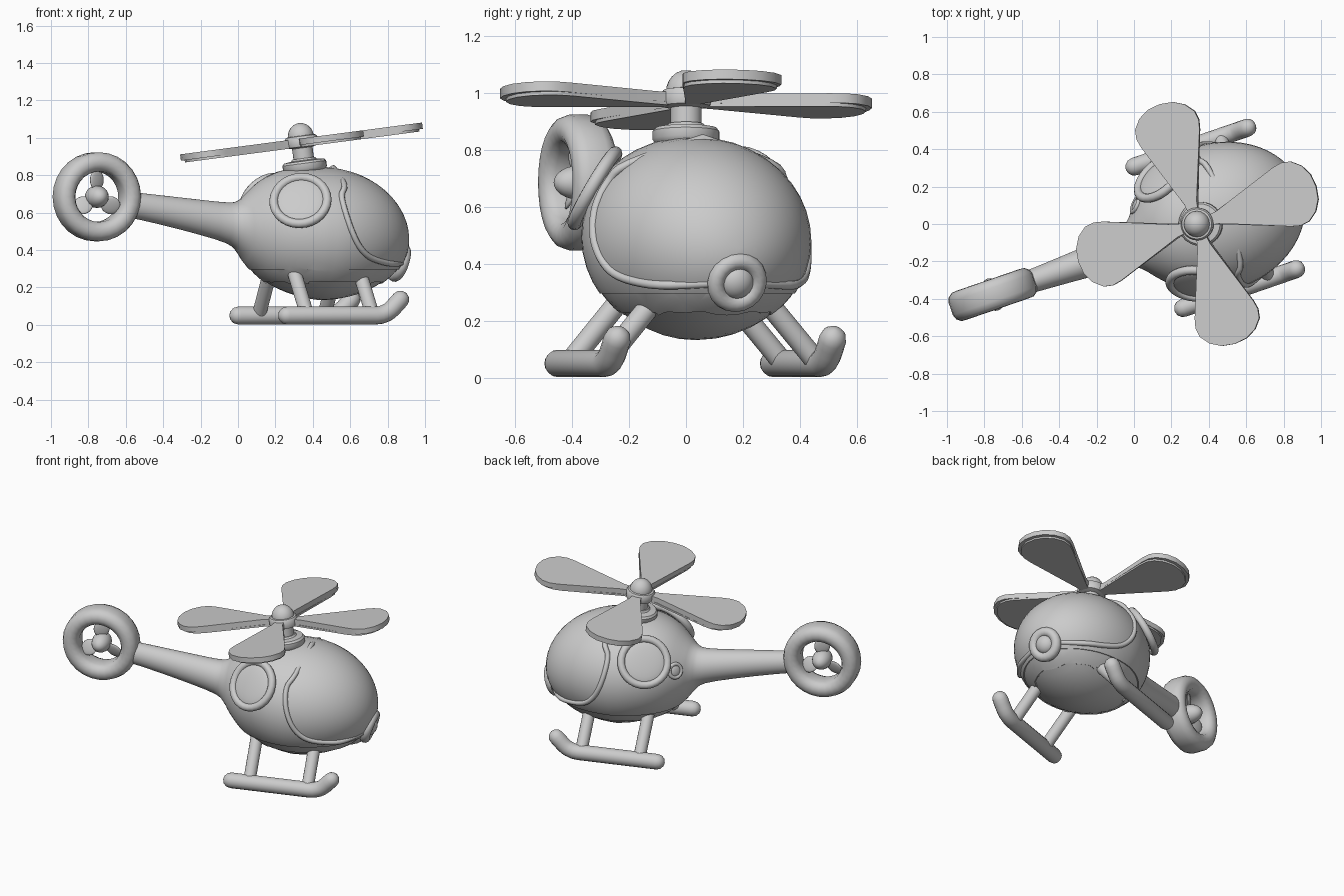
import bpy, bmesh, math
from mathutils import Vector, Matrix

if "Cube" in bpy.data.objects:
    bpy.data.objects.remove(bpy.data.objects["Cube"])

grey = bpy.data.materials.new("light_grey")
grey.diffuse_color = (0.6, 0.6, 0.6, 1)
grey.use_nodes = True
grey.node_tree.nodes["Principled BSDF"].inputs["Base Color"].default_value = grey.diffuse_color
R, T = Matrix.Rotation, Matrix.Translation
rad = math.radians
# craft frame: nose along +x, turned on the spot below the rotor
CRAFT = T((0.34, 0, 0)) @ R(rad(19), 4, 'Z')


def finish(name, bm, mat, angle=35):
    bmesh.ops.recalc_face_normals(bm, faces=bm.faces)
    me = bpy.data.meshes.new(name)
    bm.to_mesh(me)
    bm.free()
    me.materials.append(grey)
    ob = bpy.data.objects.new(name, me)
    bpy.context.collection.objects.link(ob)
    ob.matrix_world = mat
    bpy.ops.object.select_all(action='DESELECT')
    bpy.context.view_layer.objects.active = ob
    ob.select_set(True)
    bpy.ops.object.shade_smooth_by_angle(angle=rad(angle))
    return ob


def skin(bm, rings, loop=False, caps=True):
    vs = [[bm.verts.new(p) for p in r] for r in rings]
    n = len(vs[0])
    for i in range(len(vs) if loop else len(vs) - 1):
        a, b = vs[i], vs[(i + 1) % len(vs)]
        for j in range(n):
            k = (j + 1) % n
            bm.faces.new((a[j], a[k], b[k], b[j]))
    if caps and not loop:
        bm.faces.new(vs[0])
        bm.faces.new(vs[-1])


def lathe(name, profile, mat, seg=24, closed=False, angle=35):
    """Spin (radius, height) points about the local z axis."""
    bm = bmesh.new()
    rings = [[(r * math.cos(2 * math.pi * j / seg), r * math.sin(2 * math.pi * j / seg), z)
              for j in range(seg)] for r, z in profile]
    skin(bm, rings, closed)
    return finish(name, bm, mat, angle)


def ring(name, major, minor, mat, seg=28):
    prof = [(major + minor * math.cos(a * math.pi / 6), minor * math.sin(a * math.pi / 6))
            for a in range(12)]
    return lathe(name, prof, mat, seg, True, 60)


def ball(name, scale, mat, seg=20):
    bm = bmesh.new()
    bmesh.ops.create_uvsphere(bm, u_segments=seg, v_segments=12, radius=1,
                              matrix=Matrix.Diagonal((*scale, 1)))
    return finish(name, bm, mat, 60)


def spline(pts, steps):
    """Smooth path through the points."""
    P = [Vector(p) for p in pts]
    P = [2 * P[0] - P[1]] + P + [2 * P[-1] - P[-2]]
    out = []
    for i in range(1, len(P) - 2):
        a, b, c, d = P[i - 1:i + 3]
        for s in range(steps):
            t = s / steps
            out.append(0.5 * (2 * b + (c - a) * t + (2 * a - 5 * b + 4 * c - d) * t * t
                              + (3 * b - a - 3 * c + d) * t ** 3))
    return out + [P[-2]]


def tube(name, pts, r, mat, closed=False, seg=12, round_ends=False):
    P = [Vector(p) for p in pts]
    rr = [r] * len(P)
    if round_ends:
        d0, d1 = (P[0] - P[1]).normalized(), (P[-1] - P[-2]).normalized()
        caps = [(0.5, 0.87), (0.85, 0.53), (0.99, 0.12)]
        P = [P[0] + d0 * r * f for f, _ in caps[::-1]] + P + [P[-1] + d1 * r * f for f, _ in caps]
        rr = [r * g for _, g in caps[::-1]] + rr + [r * g for _, g in caps]
    n, rings = len(P), []
    up = None
    for i, p in enumerate(P):
        a = P[i - 1] if closed or i else p
        b = P[(i + 1) % n] if closed or i < n - 1 else p
        t = (b - a).normalized()
        up = t.orthogonal().normalized() if up is None else (up - t * up.dot(t)).normalized()
        w = t.cross(up)
        rings.append([p + rr[i] * (up * math.cos(2 * math.pi * j / seg)
                                   + w * math.sin(2 * math.pi * j / seg)) for j in range(seg)])
    bm = bmesh.new()
    skin(bm, rings, closed)
    return finish(name, bm, mat, 50)


# body sections: position, centre height, half width, half height
tail = [(-1.0, .643, .06, .068), (-.91, .633, .064, .072), (-.655, .59, .08, .088),
        (-.42, .545, .1, .11), (-.35, .523, .14, .145), (-.307, .512, .19, .19),
        (-.22, .505, .28, .27), (-.12, .5, .345, .322), (0, .49, .385, .353),
        (.1, .4825, .397, .3625)]


def lerp4(u):
    for a, b in zip(SECT, SECT[1:]):
        if a[0] <= u <= b[0]:
            f = (u - a[0]) / (b[0] - a[0])
            return [x + (y - x) * f for x, y in zip(a, b)]
    return SECT[-1]


SECT = []
for a, b in zip(tail, tail[1:]):
    SECT.append(a)
mids = [Vector((s[0], s[1], 0)) for s in tail]
wides = [Vector((s[0], s[2], s[3])) for s in tail]
SECT = [(m.x, m.y, w.y, w.z) for m, w in zip(spline(mids, 3), spline(wides, 3))]
for k in range(1, 15):
    a = math.pi / 2 * k / 14.15
    c = math.cos(a)
    SECT.append((.1 + .49 * math.sin(a), .4825 - .035 * (1 - c), .397 * c, .3625 * c))


def on_body(u, z, side):
    """Point on the hull at a station and height."""
    _, zc, ry, rz = lerp4(u)
    h = max(-1, min(1, (z - zc) / rz))
    return Vector((u, side * ry * math.sqrt(1 - h * h), zc + h * rz))


def seat(u, z, side):
    """Frame on the hull with z along the outward normal."""
    p, e = on_body(u, z, side), .02
    n = (on_body(u + e, z, side) - on_body(u - e, z, side)).cross(
        on_body(u, z + e, side) - on_body(u, z - e, side)).normalized()
    if n.y * side < 0:
        n = -n
    return CRAFT @ T(p) @ n.to_track_quat('Z', 'Y').to_matrix().to_4x4()


# hull with tail boom and recessed belly
bm = bmesh.new()
skin(bm, [[(u, ry * math.cos(j * math.pi / 20), zc + rz * math.sin(j * math.pi / 20))
           for j in range(40)] for u, zc, ry, rz in SECT])
for h in (.295, .225):
    bmesh.ops.bisect_plane(bm, geom=bm.verts[:] + bm.edges[:] + bm.faces[:],
                           plane_co=(0, 0, h), plane_no=(0, 0, 1))
bmesh.ops.recalc_face_normals(bm, faces=bm.faces)
for h in (.295, .225):
    low = [f for f in bm.faces if f.calc_center_median().z < h]
    bmesh.ops.inset_region(bm, faces=low, thickness=.003, depth=-.006)
finish("hull", bm, CRAFT)

# windscreen frame
half = [(.15, .75), (.115, .69), (.12, .6), (.15, .5), (.195, .42),
        (.26, .365), (.36, .335), (.46, .325)]
path = [on_body(.18, 1, 0)] + [on_body(u, z, 1) for u, z in half]
path += [on_body(.555, .335, 0)] + [on_body(u, z, -1) for u, z in half[::-1]]
tube("windscreen_frame", spline(path + path[:1], 4)[:-1], .016, CRAFT, closed=True, seg=8)

# round side windows and small port
for side, label in ((-1, "right"), (1, "left")):
    m = seat(-.11, .665, side)
    ring("window_frame_" + label, .143, .024, m)
    ball("window_glass_" + label, (.135, .135, .022), m, 28)
m = seat(-.28, .585, 1)
ring("port_frame", .042, .012, m, 20)
ball("port_glass", (.036, .036, .012), m)

# nose lamp
lamp = CRAFT @ T((.55, 0, .335)) @ R(rad(108), 4, 'Y')
ring("lamp_rim", .078, .031, lamp, 20)
ball("lamp_bulb", (.06, .06, .045), lamp)

# landing skids
for s, label in ((-1, "right"), (1, "left")):
    path = [(-.22, s * .4, .05), (.28, s * .4, .05)]
    path += spline([(.31, s * .4, .053), (.36, s * .4, .075), (.42, s * .4, .135)], 3)
    tube("skid_" + label, path, .048, CRAFT, seg=16, round_ends=True)
    for u, end in ((-.11, "rear"), (.26, "front")):
        tube("strut_%s_%s" % (end, label), [(u, s * .2, .28), (u + .005, s * .39, .06)],
             .038, CRAFT, seg=16)

# main rotor
ROTOR = T((.34, 0, .975)) @ R(rad(-7.5), 4, 'Y') @ R(rad(17.5), 4, 'Z')
lathe("rotor_base", [(.08, -.18), (.108, -.155), (.118, -.14), (.118, -.112), (.108, -.1),
                     (.07, -.095), (.062, -.085)], ROTOR)
lathe("rotor_mast", [(.055, -.12), (.055, 0)], ROTOR)
lathe("rotor_hub", [(.05, -.03), (.085, -.022), (.088, -.01), (.088, .022), (.08, .034),
                    (.06, .038)], ROTOR)
ball("rotor_cap", (.07, .07, .075), ROTOR @ T((0, 0, .03)))
edge = [(.05, .024), (.12, .035), (.48, .165), (.53, .176), (.58, .168), (.63, .128),
        (.662, .07), (.672, 0)]
outline = edge + [(x, -y) for x, y in edge[-2::-1]]
for k in range(4):
    bm = bmesh.new()
    skin(bm, [[(x - (x > .1) * i, y * (1 - 3 * i), z) for x, y in outline]
              for z, i in ((-.024, .02), (-.012, .02), (-.012, 0), (.022, 0))])
    finish("rotor_blade_%d" % (k + 1), bm, ROTOR @ R(k * math.pi / 2, 4, 'Z'))

# tail ring and fan, spinning about the sideways axis
FAN = CRAFT @ T((-1.158, 0, .685)) @ R(rad(90), 4, 'X')
lathe("tail_ring", [(.135, -.04), (.147, -.068), (.175, -.082), (.205, -.08), (.228, -.062),
                    (.238, -.035), (.238, .035), (.228, .062), (.205, .08), (.175, .082),
                    (.147, .068), (.135, .04)], FAN, 28, True, 50)
ball("fan_hub", (.06, .06, .09), FAN)
for k in range(3):
    ball("fan_blade_%d" % (k + 1), (.055, .05, .012),
         FAN @ R(rad(90 + 120 * k), 4, 'Z') @ T((.09, 0, 0)) @ R(rad(25), 4, 'X'))
